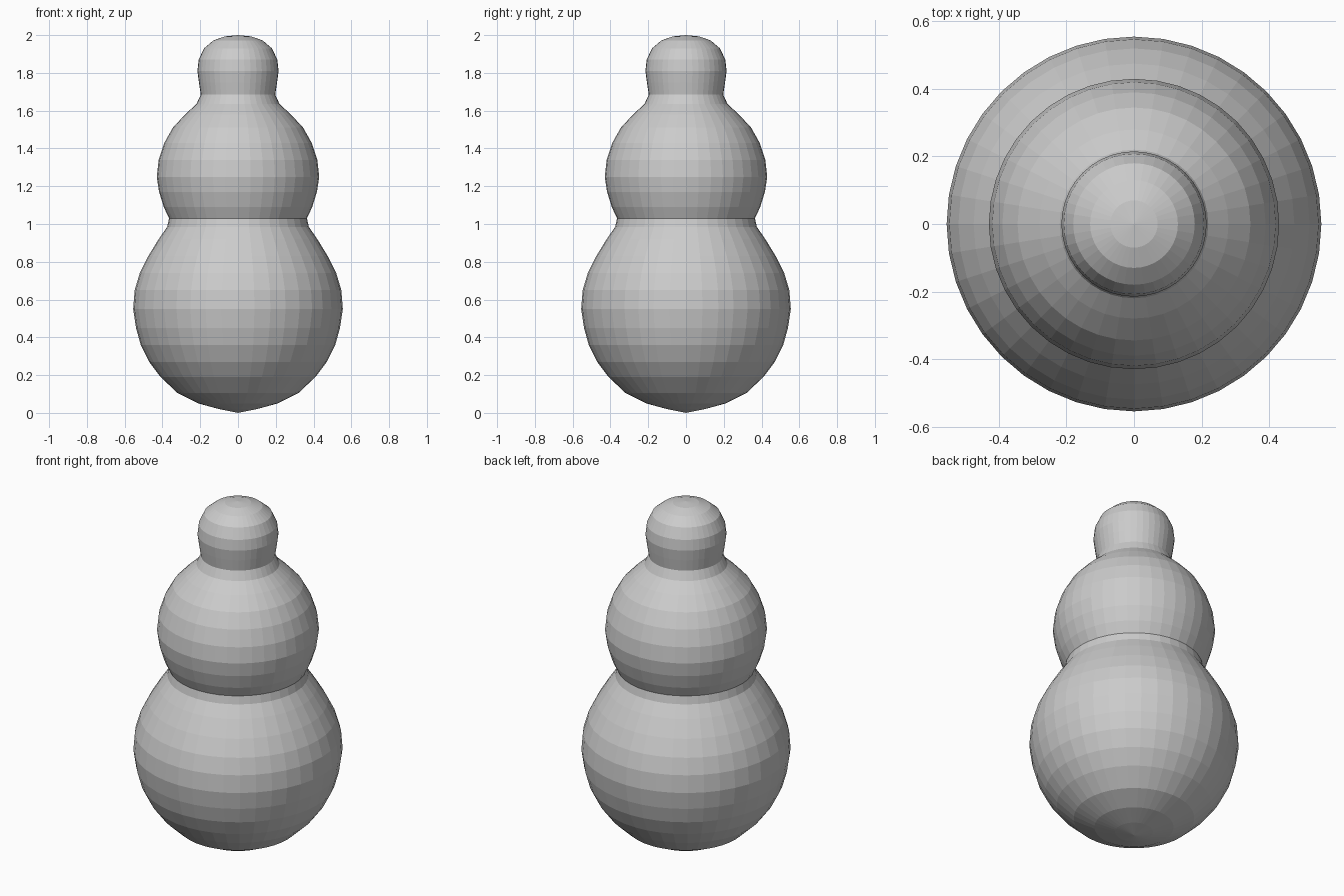
import bpy, bmesh, math

if "Cube" in bpy.data.objects:
    bpy.data.objects.remove(bpy.data.objects["Cube"])

SEGMENTS = 40

# Outline as (radius, height): lower ball, middle ball, head
profile = [
    (0.0, 0.0), (0.10, 0.02), (0.21, 0.05), (0.32, 0.105), (0.41, 0.19),
    (0.47, 0.27), (0.515, 0.36), (0.54, 0.45), (0.555, 0.55), (0.547, 0.65),
    (0.52, 0.74), (0.475, 0.83), (0.42, 0.92), (0.375, 0.985),
    (0.365, 1.03), (0.393, 1.09), (0.418, 1.17), (0.43, 1.25), (0.42, 1.34),
    (0.39, 1.43), (0.345, 1.51), (0.28, 1.58), (0.22, 1.635),
    (0.197, 1.685), (0.207, 1.75), (0.215, 1.81), (0.208, 1.87),
    (0.18, 1.93), (0.13, 1.972), (0.07, 1.993), (0.0, 2.0),
]


def lathe(name, points, segments):
    bm = bmesh.new()
    verts = [bm.verts.new((r, 0, z)) for r, z in points]
    edges = [bm.edges.new(pair) for pair in zip(verts, verts[1:])]
    bmesh.ops.spin(bm, geom=verts + edges, cent=(0, 0, 0), axis=(0, 0, 1),
                   angle=math.tau, steps=segments, use_duplicate=False)
    bmesh.ops.remove_doubles(bm, verts=bm.verts, dist=0.0005)
    bmesh.ops.recalc_face_normals(bm, faces=bm.faces)
    mesh = bpy.data.meshes.new(name)
    bm.to_mesh(mesh)
    bm.free()
    obj = bpy.data.objects.new(name, mesh)
    bpy.context.collection.objects.link(obj)
    return obj


# Fused, flat-faced stack of three balls
lathe("stacked_snow_body", profile, SEGMENTS)
